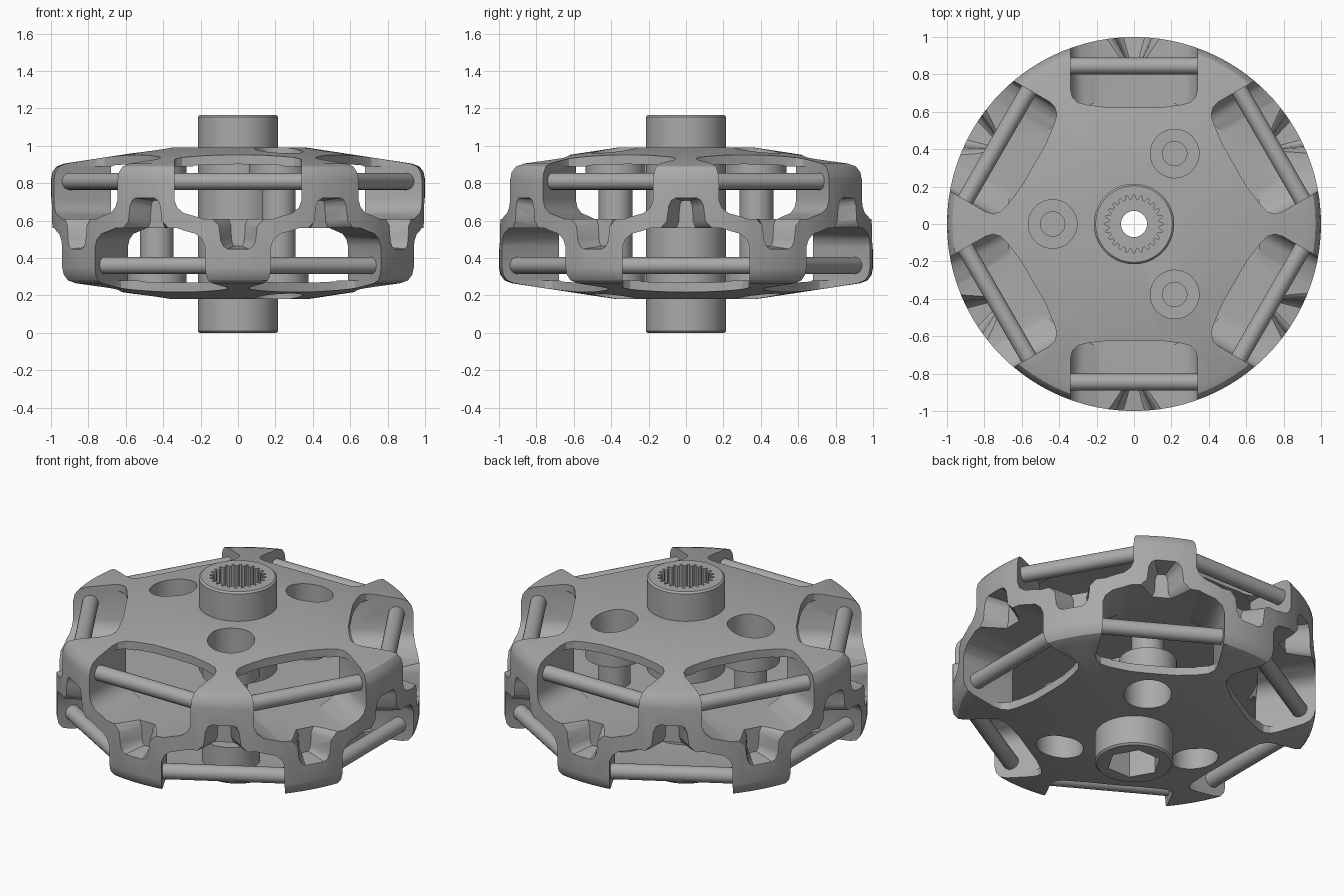
import bpy, bmesh, math
from math import cos, sin, pi, radians

old = bpy.data.objects.get("Cube")
if old:
    bpy.data.objects.remove(old, do_unlink=True)

grey = bpy.data.materials.new("plain grey")
grey.use_nodes = True
grey.diffuse_color = (0.4, 0.4, 0.4, 1)
grey.node_tree.nodes["Principled BSDF"].inputs["Base Color"].default_value = (0.4, 0.4, 0.4, 1)

HEIGHT = 1.17          # the two halves mirror about the middle of this
R_PIN, Z_PIN = 0.845, 0.81


def finish(name, bm):
    bmesh.ops.remove_doubles(bm, verts=bm.verts, dist=1e-5)
    bmesh.ops.recalc_face_normals(bm, faces=bm.faces)
    mesh = bpy.data.meshes.new(name)
    bm.to_mesh(mesh)
    bm.free()
    mesh.materials.append(grey)
    ob = bpy.data.objects.new(name, mesh)
    bpy.context.collection.objects.link(ob)
    return ob


def loft(name, start, end):
    """Solid between two matching loops."""
    bm = bmesh.new()
    a = [bm.verts.new(p) for p in start]
    b = [bm.verts.new(p) for p in end]
    bm.faces.new(a)
    bm.faces.new(b)
    for i in range(len(a)):
        j = (i + 1) % len(a)
        bm.faces.new((a[i], a[j], b[j], b[i]))
    return finish(name, bm)


def revolve(name, profile, at=(0, 0), steps=96):
    """Solid of revolution; profile runs from axis to axis."""
    bm = bmesh.new()
    vs = [bm.verts.new((r, 0, z)) for r, z in profile]
    es = [bm.edges.new(pair) for pair in zip(vs, vs[1:])]
    bmesh.ops.spin(bm, geom=vs + es, cent=(0, 0, 0), axis=(0, 0, 1),
                   angle=2 * pi, steps=steps)
    bmesh.ops.translate(bm, verts=bm.verts, vec=(at[0], at[1], 0))
    return finish(name, bm)


def cylinder(name, r, z0, z1, at=(0, 0), steps=48):
    return revolve(name, [(0, z0), (r, z0), (r, z1), (0, z1)], at, steps)


def cut(target, cutter):
    cutter.hide_render = True
    mod = target.modifiers.new("cut", "BOOLEAN")
    mod.operation = "DIFFERENCE"
    mod.solver = "MANIFOLD"
    mod.object = cutter
    bpy.context.view_layer.objects.active = target
    bpy.ops.object.modifier_apply(modifier=mod.name)
    bpy.data.objects.remove(cutter, do_unlink=True)


def smooth(ob):
    bpy.ops.object.select_all(action="DESELECT")
    ob.select_set(True)
    bpy.context.view_layer.objects.active = ob
    bpy.ops.object.shade_smooth_by_angle(angle=radians(30))


def place(t, r, z, angle, flip):
    """Tangent, radius and height to world position."""
    return (r * cos(angle) - t * sin(angle), r * sin(angle) + t * cos(angle),
            HEIGHT - z if flip else z)


def both_sides(half):
    return half + [(-t, v) for t, v in reversed(half)]


# Wheel body: a solid disc with sloping faces
top = [(1, 0.82), (0.992, 0.86), (0.97, 0.89), (0.93, 0.905), (0.37, 0.99), (0, 0.99)]
body = revolve("wheel_body", [(r, HEIGHT - z) for r, z in reversed(top)] + top)

# Half shapes of the window, its opening in the face, and the rim pocket
WINDOW = both_sides([(-0.34, 0.89), (-0.34, 0.71), (-0.325, 0.67), (-0.29, 0.64),
                     (-0.235, 0.625), (-0.19, 0.61)])
OPENING = both_sides([(-0.34, 1.2), (-0.34, 0.72), (-0.33, 0.68), (-0.30, 0.65),
                      (-0.25, 0.637), (-0.13, 0.622), (0, 0.618)][:-1])
POCKET = both_sides([(-0.19, 0.63), (-0.14, 0.60), (-0.11, 0.57), (-0.10, 0.49),
                     (-0.085, 0.46), (-0.06, 0.445)])

posts = [(0.435 * cos(radians(d)), 0.435 * sin(radians(d))) for d in (60, 180, 300)]

for flip in (False, True):
    side = "lower" if flip else "upper"
    # Hollow inside each half
    hollow = [(0, 0.61), (0.68, 0.61), (0.68, 0.895), (0.37, 0.93), (0, 0.93)]
    cut(body, revolve("cutter", [(r, HEIGHT - z if flip else z) for r, z in hollow]))
    for k in range(6):
        a = radians(60 * k + (0 if flip else 30))
        cut(body, loft("cutter", [place(t, 0.4, z, a, flip) for t, z in WINDOW],
                       [place(t, 1.2, z, a, flip) for t, z in WINDOW]))
        cut(body, loft("cutter", [place(t, r, 0.8, a, flip) for t, r in OPENING],
                       [place(t, r, 1.2, a, flip) for t, r in OPENING]))
        cut(body, loft("cutter",
                       [place(t * 0.35, 0.87, 0.63 + (z - 0.63) * 0.9, a, flip) for t, z in POCKET],
                       [place(t * 1.1, 1.03, z, a, flip) for t, z in POCKET]))
        # Roller axle across the window
        ring = [(0.045 * cos(i * pi / 12), 0.045 * sin(i * pi / 12)) for i in range(24)]
        ends = [[place(t, R_PIN + u, Z_PIN + v, a, flip) for u, v in ring] for t in (-0.36, 0.36)]
        smooth(loft(f"{side}_roller_axle_{k + 1}", *ends))
    # Screw holes through the face
    for p in posts:
        z0, z1 = sorted(HEIGHT - z if flip else z for z in (0.8, 1.1))
        cut(body, cylinder("cutter", 0.13, z0, z1, p))

cut(body, cylinder("cutter", 0.2, 0.1, 1.1))
smooth(body)

# Screw posts with a stepped socket at each end
half = [(0, 0.65), (0.065, 0.65), (0.065, 0.80), (0.13, 0.80), (0.13, 0.94),
        (0.16, 0.94), (0.16, 0.77), (0.09, 0.77)]
for i, p in enumerate(posts):
    profile = half + [(r, HEIGHT - z) for r, z in reversed(half)]
    smooth(revolve(f"screw_post_{i + 1}", profile, p, 48))

# Hub with a bore, a toothed socket on top and a hexagon socket below
hub = revolve("hub", [(0, 0), (0.205, 0), (0.215, 0.01), (0.215, 1.155), (0.205, 1.165), (0, 1.165)])
cut(hub, cylinder("cutter", 0.07, -0.1, 1.3))
teeth = []
for i in range(24):
    for off, r in ((-0.32, 0.133), (-0.12, 0.155), (0.12, 0.155), (0.32, 0.133)):
        a = (i + off) * pi / 12
        teeth.append((r * cos(a), r * sin(a)))
hexagon = [(0.15 * cos(i * pi / 3), 0.15 * sin(i * pi / 3)) for i in range(6)]
for shape, z0, z1 in ((teeth, 0.85, 1.3), (hexagon, -0.1, 0.3)):
    cut(hub, loft("cutter", [(x, y, z0) for x, y in shape], [(x, y, z1) for x, y in shape]))
smooth(hub)
